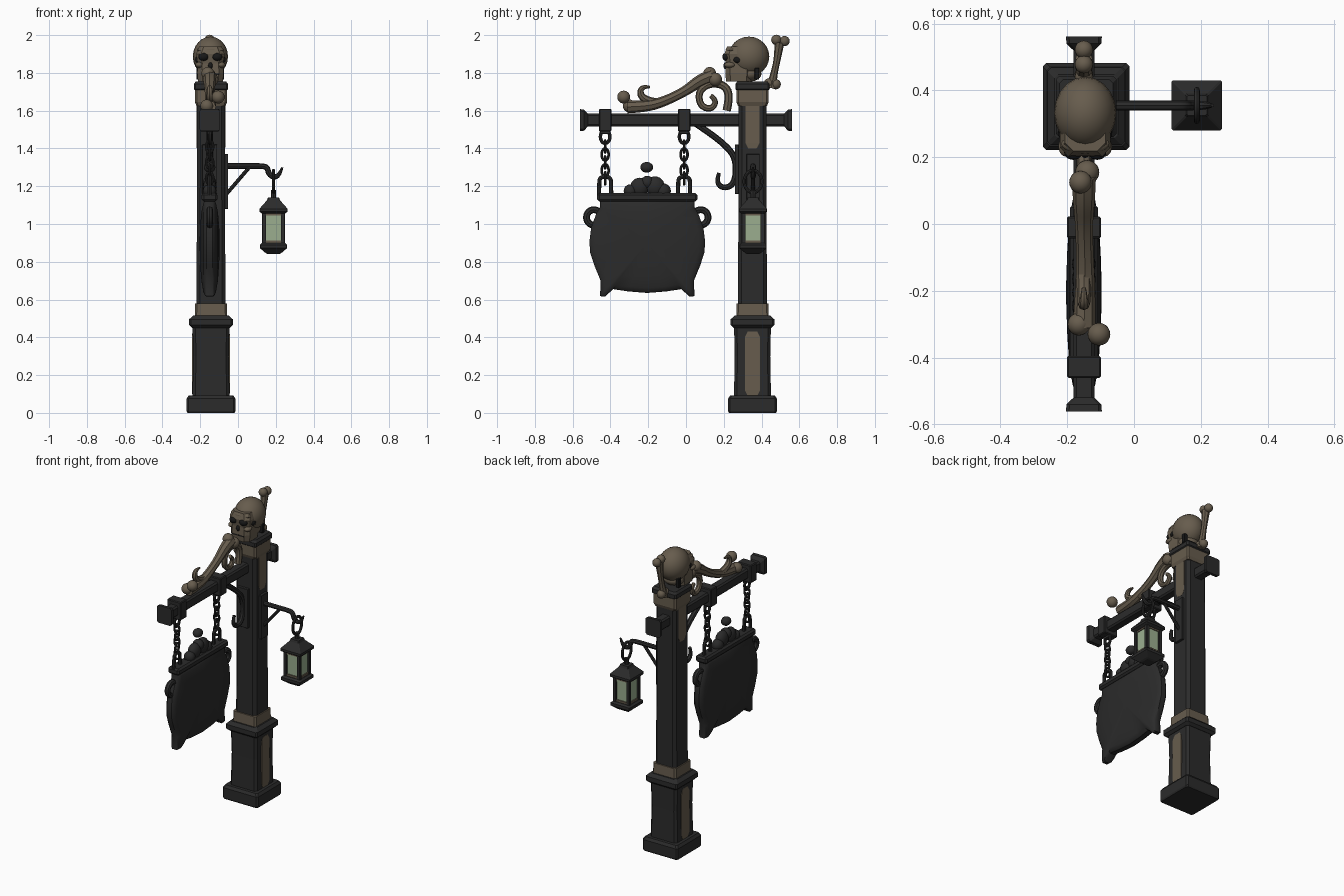
import bpy, bmesh, math
from mathutils import Matrix, Vector

if "Cube" in bpy.data.objects:
    bpy.data.objects.remove(bpy.data.objects["Cube"])

def mat(name, c):
    m = bpy.data.materials.new(name)
    m.diffuse_color = (*c, 1)
    m.use_nodes = True
    m.node_tree.nodes["Principled BSDF"].inputs["Base Color"].default_value = m.diffuse_color
    return m

IRON = mat("dark iron", (0.024, 0.024, 0.024))
BLACK = mat("black", (0.009, 0.009, 0.009))
BONE = mat("old bone", (0.135, 0.108, 0.075))
GLASS = mat("pale green glass", (0.33, 0.43, 0.28))
PX, PY = -0.143, 0.352      # post axis
BX = -0.15                  # beam and sign plane

def finish(name, bm, m, smooth=True):
    bmesh.ops.recalc_face_normals(bm, faces=bm.faces)
    me = bpy.data.meshes.new(name)
    bm.to_mesh(me)
    bm.free()
    me.materials.append(m)
    ob = bpy.data.objects.new(name, me)
    bpy.context.collection.objects.link(ob)
    if smooth:
        bpy.context.view_layer.objects.active = ob
        bpy.ops.object.select_all(action='DESELECT')
        ob.select_set(True)
        bpy.ops.object.shade_smooth_by_angle(angle=math.radians(35))
    return ob

def bridge(bm, rings):
    for a, b in zip(rings, rings[1:]):
        n = len(a)
        for i in range(n):
            bm.faces.new((a[i], a[(i + 1) % n], b[(i + 1) % n], b[i]))

def stack(name, prof, m, loc, c=0.01, rot=None, sx=1, sy=1):
    """Chamfered square column through (half width, height) pairs."""
    bm = bmesh.new()
    rings = []
    for h, z in prof:
        k = min(c, h * 0.5)
        pts = [(h, k - h), (h, h - k), (h - k, h), (k - h, h), (-h, h - k), (-h, k - h), (k - h, -h), (h - k, -h)]
        rings.append([bm.verts.new((x * sx, y * sy, z)) for x, y in pts])
    bridge(bm, rings)
    bm.faces.new(rings[0])
    bm.faces.new(rings[-1])
    bm.transform(Matrix.Translation(loc) @ (rot or Matrix()))
    return finish(name, bm, m, False)

def box(name, loc, half, m, c=0.15):
    """Box with softened edges."""
    bm = bmesh.new()
    bmesh.ops.create_cube(bm, size=2)
    bm.transform(Matrix.Translation(loc) @ Matrix.Diagonal((*half, 1)))
    if c:
        bmesh.ops.bevel(bm, geom=bm.edges[:], offset=min(half) * c, segments=1, affect='EDGES')
    return finish(name, bm, m, False)

def ball(name, loc, r, m):
    r = r if isinstance(r, tuple) else (r, r, r)
    bm = bmesh.new()
    bmesh.ops.create_uvsphere(bm, u_segments=20, v_segments=12, radius=1)
    bm.transform(Matrix.Translation(loc) @ Matrix.Diagonal((*r, 1)))
    return finish(name, bm, m)

def tube(name, pts, r, m, closed=False):
    """Round rod along points; r is one radius or one per point."""
    cu = bpy.data.curves.new(name, 'CURVE')
    cu.dimensions = '3D'
    cu.bevel_depth = 1
    cu.bevel_resolution = 2
    cu.use_fill_caps = True
    s = cu.splines.new('NURBS')
    s.points.add(len(pts) - 1)
    for i, p in enumerate(pts):
        s.points[i].co = (*p, 1)
        s.points[i].radius = r[i] if isinstance(r, (list, tuple)) else r
    s.order_u = 3
    s.resolution_u = 4
    s.use_endpoint_u = not closed
    s.use_cyclic_u = closed
    cu.materials.append(m)
    ob = bpy.data.objects.new(name, cu)
    bpy.context.collection.objects.link(ob)
    bpy.ops.object.select_all(action='DESELECT')
    bpy.context.view_layer.objects.active = ob
    ob.select_set(True)
    bpy.ops.object.convert(target='MESH')
    bpy.ops.object.shade_smooth_by_angle(angle=math.radians(40))

def yz(x, pts):
    return [(x, y, z) for y, z in pts]

def loop(name, c, a, b, r, m, plane):
    """Elongated ring; plane 'x' lies in xz, 'y' lies in yz."""
    pts = []
    for i in range(12):
        t = math.tau * i / 12
        u, w = a * math.cos(t), b * math.sin(t)
        pts.append((c[0] + (u if plane == 'x' else 0), c[1] + (u if plane == 'y' else 0), c[2] + w))
    tube(name, pts, r, m, True)

# Post
P = (PX, PY, 0)
stack("plinth", [(.125, 0), (.13, .01), (.13, .075), (.118, .092)], IRON, P)
stack("pedestal", [(.098, .09), (.094, .3), (.098, .47)], IRON, P, .015)
stack("pedestal_cap", [(.1, .45), (.116, .465), (.116, .495), (.095, .515)], IRON, P)
stack("lower_collar", [(.086, .51), (.084, .58)], BONE, P)
stack("shaft", [(.076, .57), (.074, 1.65)], IRON, P, .018)
stack("upper_collar", [(.077, 1.625), (.085, 1.645), (.085, 1.71)], BONE, P)
stack("post_cap", [(.08, 1.705), (.091, 1.715), (.091, 1.74), (.08, 1.755)], IRON, P)
for s in (-1, 1):
    stack("pedestal_panel", [(.025, .09), (.04, .12), (.04, .4), (.025, .43)], BONE, (PX + s * .095, PY, 0), .004, sx=.14)
    stack("shaft_panel", [(.022, 1.4), (.038, 1.43), (.038, 1.63)], BONE, (PX + s * .0735, PY, 0), .004, sx=.08)

# Beam and its bands
stack("beam", [(.058, -.562), (.056, -.54), (.034, -.52), (.034, .52), (.056, .54), (.058, .562)],
      IRON, (BX, 0, 1.55), .01, Matrix.Rotation(-math.pi / 2, 4, 'X'), sx=.93)
CH = (-.428, -.01)
for y in CH:
    box("beam_band", (BX, y, 1.55), (.051, .033, .06), IRON)
    # Chain: top link, alternating links, shackle
    box("chain_hanger", (BX, y, 1.485), (.012, .026, .008), IRON)
    loop("top_link", (BX, y, 1.462), .026, .036, .009, IRON, 'y')
    for i in range(5):
        loop("chain_link", (BX, y, 1.41 - i * .042), .019, .033, .007, IRON, 'xy'[i % 2])
    tube("shackle", yz(BX, [(y - .032, 1.15), (y - .032, 1.21), (y - .028, 1.25), (y + .028, 1.25),
                            (y + .032, 1.21), (y + .032, 1.15)]), .011, IRON)

# Brace under the beam
tube("brace", yz(BX, [(.03, 1.545), (.1, 1.5), (.2, 1.425), (.258, 1.36), (.268, 1.27), (.245, 1.2), (.19, 1.19),
                      (.16, 1.225), (.175, 1.27)]), [.017, .017, .017, .017, .017, .016, .015, .013, .01], IRON)
box("brace_plate", (BX, .27, 1.29), (.04, .011, .13), IRON)

# Cauldron sign: domed plate from a mirrored outline
half = [(0, .635), (.1, .643), (.18, .655), (.225, .615), (.25, .618), (.247, .7), (.28, .78), (.303, .85),
        (.306, .91), (.297, .98), (.272, 1.05), (.25, 1.09), (.25, 1.13), (0, 1.13)]
outline = half + [(-y, z) for y, z in half[-2:0:-1]]
SY, SZ = -.205, .9
bm = bmesh.new()
rings = []
lev = [(.1, .053), (.4, .05), (.7, .044), (.9, .034), (.97, .027), (1, .016)]
for s, x in [(s, -x) for s, x in lev] + lev[::-1]:
    rings.append([bm.verts.new((BX + x, SY + y * s, SZ + (z - SZ) * s)) for y, z in outline])
bridge(bm, rings)
bm.faces.new(rings[0])
bm.faces.new(rings[-1])
finish("cauldron", bm, IRON)
box("cauldron_rim", (BX, SY, 1.142), (.042, .265, .022), IRON, .5)
for s in (-1, 1):
    loop("cauldron_handle", (BX, SY + s * .283, 1.035), .04, .042, .018, IRON, 'y')
for y, z, r in [(-.09, 1.175, .035), (-.04, 1.195, .05), (.04, 1.2, .052), (.085, 1.175, .04), (0, 1.22, .035)]:
    ball("brew_bubble", (BX, SY + y, z), (.035, r, r), IRON)
ball("floating_bubble", (BX, SY - .003, 1.3), (.03, .034, .028), IRON)

# Lantern bracket
LX, LY = .188, .355
box("bracket_plate", (-.063, LY, 1.225), (.011, .035, .145), IRON)
tube("bracket_arm", [(-.07, LY, 1.307), (.05, LY, 1.307), (.13, LY, 1.307), (.155, LY, 1.3), (.163, LY, 1.265),
                     (.19, LY, 1.245), (.22, LY, 1.26), (.235, LY, 1.3)], [.015] * 5 + [.014, .012, .005], IRON)
tube("bracket_strut", [(-.06, LY, 1.16), (0, LY, 1.23), (.06, LY, 1.3)], .01, IRON)

# Lantern
L = (LX, LY, 0)
loop("lantern_ring", (LX, LY, 1.225), .048, .06, .009, IRON, 'y')
tube("lantern_stem", [(LX, LY, 1.11), (LX, LY, 1.14), (LX, LY, 1.18)], .014, IRON)
stack("lantern_roof", [(.06, 1.055), (.075, 1.065), (.075, 1.08), (.035, 1.125), (.03, 1.14)], IRON, L, .004)
stack("lantern_base", [(.03, .84), (.04, .845), (.072, .872), (.072, .89), (.06, .9)], IRON, L, .004)
stack("lantern_glass", [(.047, .895), (.05, 1.06)], GLASS, L, .003)
for a in (-1, 1):
    for z in (.905, 1.052):
        box("lantern_trim", (LX + a * .05, LY, z), (.005, .046, .007), BONE, 0)
        box("lantern_trim", (LX, LY + a * .05, z), (.046, .005, .007), BONE, 0)
    for b in (-1, 1):
        box("lantern_corner", (LX + a * .05, LY + b * .05, .978), (.011, .011, .085), IRON)

# Skull
ball("cranium", (PX - .003, .333, 1.887), (.093, .108, .105), BONE)
stack("skull_face", [(.066, 1.755), (.07, 1.8), (.068, 1.85), (.075, 1.9), (.06, 1.94)], BONE, (PX - .003, .278, 0), .025)
ball("jaw_back", (PX - .003, .33, 1.795), (.068, .07, .042), BONE)
ball("brow", (PX - .003, .24, 1.922), (.072, .03, .018), BONE)
for s in (-1, 1):
    ball("eye_socket", (PX - .003 + s * .036, .214, 1.885), (.027, .022, .022), BLACK)
    ball("cheek_bone", (PX - .003 + s * .058, .232, 1.842), (.022, .03, .016), BONE)
    ball("temple_hollow", (PX - .003 + s * .066, .275, 1.87), (.015, .025, .018), BLACK)
    box("jaw_gap", (PX - .003 + s * .061, .375, 1.795), (.012, .012, .03), BLACK)
ball("nose_hole", (PX - .003, .21, 1.838), (.012, .012, .018), BLACK)
box("tooth_line", (PX - .003, .211, 1.793), (.045, .003, .004), BLACK, 0)

# Bone standing behind the skull
tube("back_bone", yz(BX, [(.45, 1.72), (.465, 1.79), (.485, 1.88), (.495, 1.96)]), [.028, .018, .018, .026], BONE)
for y, z in [(.478, 1.975), (.522, 1.968), (.44, 1.745), (.475, 1.74)]:
    ball("back_bone_knob", (BX, y, z), .027, BONE)

# Long bone and scrolls along the beam
tube("long_bone", [(BX, .14, 1.785), (BX, .08, 1.765), (BX, 0, 1.705), (-.147, -.1, 1.655), (-.145, -.2, 1.622),
                   (-.15, -.31, 1.62)], [.036, .034, .026, .026, .03, .034], BONE)
for x, y, z, r in [(-.16, .125, 1.797, .034), (-.14, .155, 1.765, .036), (-.105, -.33, 1.672, .034), (-.165, -.3, 1.625, .034)]:
    ball("long_bone_knob", (x, y, z), r, BONE)
tube("small_scroll", yz(BX, [(-.12, 1.64), (-.19, 1.645), (-.245, 1.68), (-.235, 1.73), (-.19, 1.725)]),
     [.022, .022, .019, .014, .006], BONE)
tube("large_scroll", yz(BX, [(.215, 1.6), (.235, 1.68), (.2, 1.74), (.12, 1.745), (.065, 1.7), (.075, 1.625), (.135, 1.605),
                             (.165, 1.655), (.13, 1.68)]), [.022, .022, .021, .02, .019, .018, .017, .015, .012], BONE)
